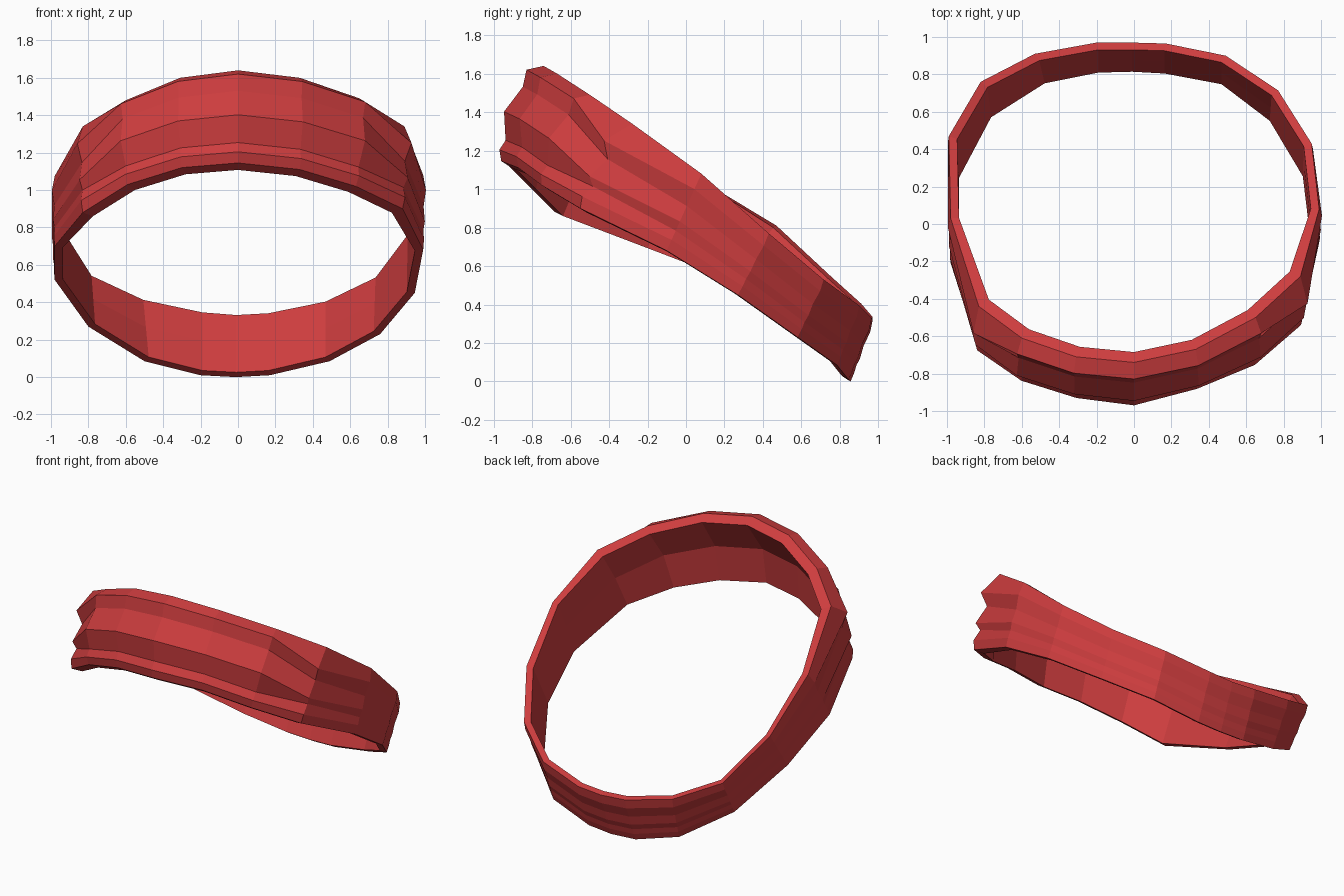
import bpy, bmesh
from mathutils import Vector

# Stations round the tilted band: top edge xyz, bottom edge xyz
STATIONS = [
    (-0.01, 0.97, 0.32, -0.01, 0.855, 0.0), (0.17, 0.965, 0.33, 0.17, 0.845, 0.01),
    (0.49, 0.90, 0.395, 0.49, 0.785, 0.085), (0.77, 0.715, 0.53, 0.76, 0.58, 0.23),
    (0.95, 0.43, 0.77, 0.945, 0.27, 0.45), (0.99, 0.08, 1.08, 0.99, -0.10, 0.68),
    (0.89, -0.28, 1.34, 0.88, -0.55, 0.90), (0.65, -0.50, 1.49, 0.63, -0.75, 1.02),
    (0.33, -0.67, 1.60, 0.33, -0.87, 1.11), (0, -0.74, 1.64, 0, -0.96, 1.145),
    (-0.31, -0.71, 1.60, -0.30, -0.92, 1.12), (-0.60, -0.61, 1.48, -0.59, -0.83, 1.03),
    (-0.83, -0.44, 1.34, -0.83, -0.68, 0.88), (-0.98, 0.03, 1.075, -0.98, -0.21, 0.70),
    (-0.99, 0.47, 0.81, -0.98, 0.26, 0.52), (-0.82, 0.76, 0.54, -0.80, 0.60, 0.27),
    (-0.53, 0.91, 0.405, -0.50, 0.79, 0.085), (-0.20, 0.97, 0.335, -0.20, 0.85, 0.01),
]
# Cloth fold profiles (height along the band, outward push): front and temples
FRONT = [(0, 0), (0.12, 0.036), (0.22, 0.026), (0.52, 0.10), (0.78, 0.06), (0.96, 0.08), (1, 0)]
SIDE = [(0, 0), (0.14, 0.03), (0.26, 0.005), (0.38, 0.06), (0.58, 0.015), (0.8, 0.1), (1, 0)]
TOP_CENTRE, LOW_CENTRE = Vector((0, 0.11, 0.98)), Vector((0, -0.05, 0.57))

bm = bmesh.new()
loops = []
for s in STATIONS:
    top, low = Vector(s[:3]), Vector(s[3:])
    y = top.y
    # Folds are deep at the front, deep but lower at the temples, faint behind
    temple = -0.46 < y < -0.2
    profile = FRONT if y < -0.46 else SIDE
    fold = 1 if y < -0.2 else 0.15 if y < 0.2 else 0.1
    out = Vector(((0.2 if temple else 0.4) * top.x, (y + low.y) / 2, 0)).normalized()
    # Folded outer face, then the inner face, hollowed at the front
    pts = [low.lerp(top, t) + out * d * fold for t, d in profile]
    k = 0.935 if y < -0.2 else 0.955
    inner_top = TOP_CENTRE + (top - TOP_CENTRE) * k
    inner_low = LOW_CENTRE + (low - LOW_CENTRE) * k
    if y > 0.2:
        inner_top.z -= 0.018
    hollow = 0.025 if temple else 0.07 if y < -0.2 else 0
    pts += [inner_top, inner_top.lerp(inner_low, 0.48) + out * hollow, inner_low]
    loops.append([bm.verts.new(p) for p in pts])

for a, b in zip(loops, loops[1:] + loops[:1]):
    n = len(a)
    for i in range(n):
        j = (i + 1) % n
        bm.faces.new((a[i], a[j], b[j], b[i]))
bmesh.ops.recalc_face_normals(bm, faces=bm.faces)

mesh = bpy.data.meshes.new("headband")
bm.to_mesh(mesh)
bm.free()
red = bpy.data.materials.new("red cloth")
red.diffuse_color = (0.62, 0.047, 0.049, 1)
mesh.materials.append(red)
bpy.context.collection.objects.link(bpy.data.objects.new("headband", mesh))
